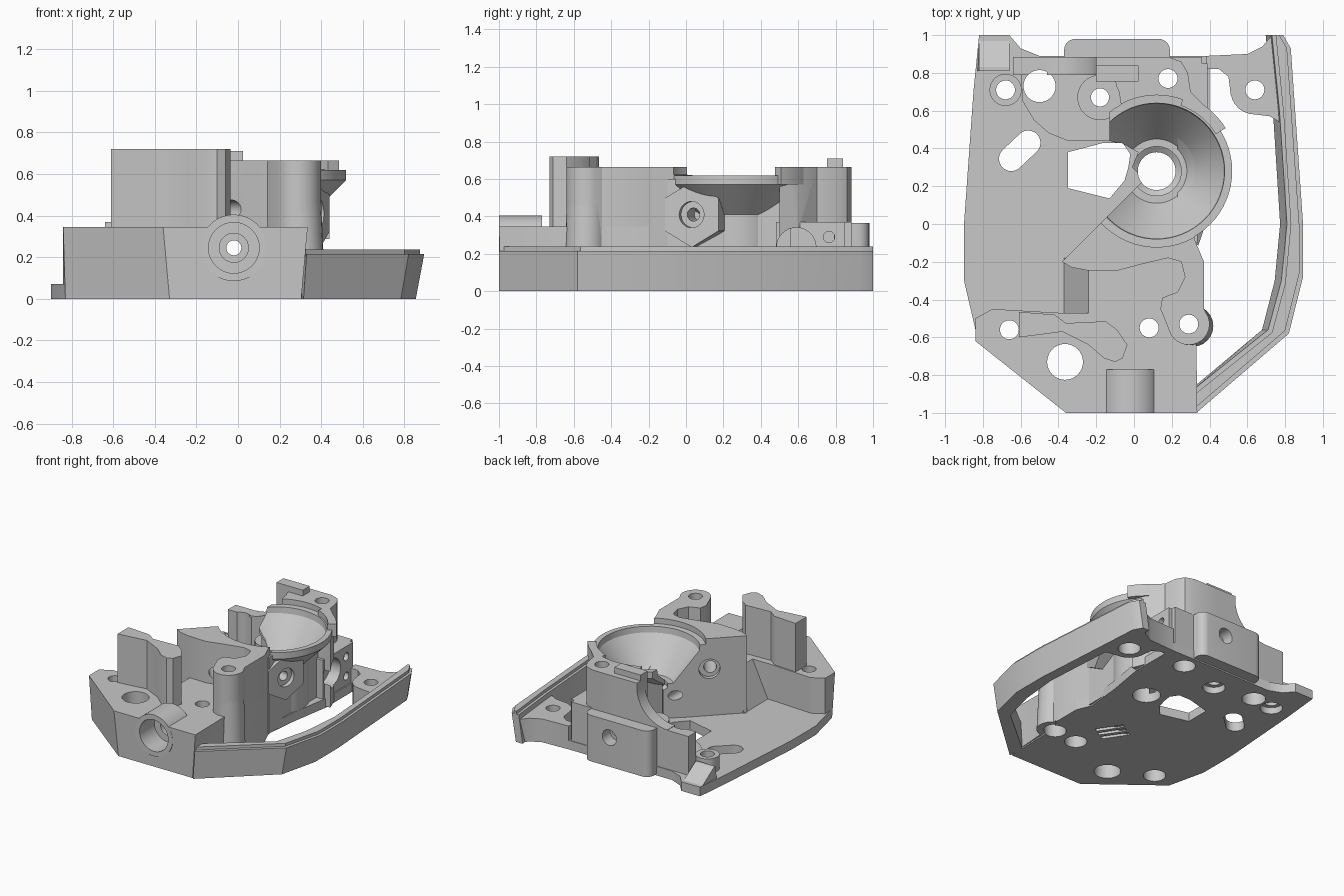
import bpy, bmesh, math
from mathutils import Vector

cube = bpy.data.objects.get("Cube")
if cube:
    bpy.data.objects.remove(cube, do_unlink=True)

grey = bpy.data.materials.new("plain grey")
grey.use_nodes = True
grey.diffuse_color = (0.58, 0.58, 0.58, 1)
grey.node_tree.nodes["Principled BSDF"].inputs["Base Color"].default_value = grey.diffuse_color


def finish(name, bm):
    bmesh.ops.recalc_face_normals(bm, faces=bm.faces)
    mesh = bpy.data.meshes.new(name)
    bm.to_mesh(mesh)
    bm.free()
    mesh.materials.append(grey)
    ob = bpy.data.objects.new(name, mesh)
    bpy.context.collection.objects.link(ob)
    return ob


def prism(name, pts, z0, z1, bottom=None):
    """Upright solid from a plan outline, with an optional other bottom outline."""
    bm = bmesh.new()
    low = [bm.verts.new((x, y, z0)) for x, y in bottom or pts]
    top = [bm.verts.new((x, y, z1)) for x, y in pts]
    bm.faces.new(low)
    bm.faces.new(top)
    for i in range(len(pts)):
        j = (i + 1) % len(pts)
        bm.faces.new((low[i], low[j], top[j], top[i]))
    return finish(name, bm)


def box(name, x0, x1, y0, y1, z0, z1):
    return prism(name, [(x0, y0), (x1, y0), (x1, y1), (x0, y1)], z0, z1)


def rod(name, start, end, r, sides=32):
    a, b = Vector(start), Vector(end)
    bm = bmesh.new()
    bmesh.ops.create_cone(bm, cap_ends=True, segments=sides, radius1=r, radius2=r, depth=(b - a).length)
    bm.transform((b - a).to_track_quat('Z', 'Y').to_matrix().to_4x4())
    bmesh.ops.translate(bm, vec=(a + b) / 2, verts=bm.verts)
    return finish(name, bm)


def lathe(name, profile, cx, cy, sides=64):
    """Solid of revolution, closed with flat caps."""
    bm = bmesh.new()
    rings = [[bm.verts.new((cx + r * math.cos(i * math.tau / sides),
                            cy + r * math.sin(i * math.tau / sides), z))
              for i in range(sides)] for r, z in profile]
    for a, b in zip(rings, rings[1:]):
        for i in range(sides):
            j = (i + 1) % sides
            bm.faces.new((a[i], a[j], b[j], b[i]))
    bm.faces.new(rings[0])
    bm.faces.new(rings[-1])
    return finish(name, bm)


def upright(name, x, y, r, z0, z1):
    return rod(name, (x, y, z0), (x, y, z1), r)


def arc(cx, cy, r, a0, a1, n=12):
    return [(cx + r * math.cos(math.radians(a0 + (a1 - a0) * i / n)),
             cy + r * math.sin(math.radians(a0 + (a1 - a0) * i / n))) for i in range(n + 1)]


BX, BY = 0.12, 0.28   # bowl axis

# Floor plate
plate = prism("floor_plate", [
    (-.33, -.99), (.305, -.99), (.32, -.5), (.37, -.42), (.37, -.2), (.32, -.08), (.35, .2), (.4, .5),
    (.4, .89), (-.5, .89), (-.6, .93), (-.66, 1), (-.82, 1), (-.85, .7), (-.9, 0), (-.9, -.3), (-.83, -.6)],
    0, .07)
corner = prism("rear_corner_shelf", [
    (.38, .82), (.45, .82), (.5, .78), (.51, .7)] + arc(.64, .71, .13, 190, 270, 6)
    + [(.72, .57), (.77, .54), (.79, .7), (.75, 1), (.73, 1), (.68, .94), (.6, .9), (.38, .89)], 0, .18)
step = prism("raised_floor", [
    (-.6, .8), (-.59, .65), (-.53, .55), (-.45, .48), (-.35, .44), (-.1, .44), (0, .5), (0, .8)], .05, .11)

# Perimeter rail, leaning outwards, with a locating lip
outer = [(.33, -1), (.82, -.58), (.895, -.28), (.895, 0), (.83, .93), (.79, 1)]
inner = [(.73, 1), (.77, .6), (.81, 0), (.78, -.3), (.71, -.56), (.31, -.88)]
loop = outer + inner
rail = prism("side_rail", loop, 0, .215, [(x * .955, y) for x, y in loop])
lip = prism("rail_lip", [(x - .02, y + .015 * (y < 0)) for x, y in outer]
            + [(x + .02, y - .015 * (y < 0)) for x, y in inner], .2, .238)

# Front block, its sloped flank and the tall left tower
block_back = [(.33, -.6), (.37, -.42), (.37, -.2), (.3, -.1), (-.1, -.1), (-.22, -.22),
              (-.22, -.47), (-.4, -.47), (-.75, -.45), (-.84, -.5)]
front = prism("front_block", [(-.36, -1), (.335, -1)] + block_back + [(-.84, -.62)], .01, .345,
              [(-.33, -.99), (.305, -.99)] + block_back + [(-.83, -.6)])
flank = prism("sloped_flank", [(-.24, -.48), (-.2, -.48), (-.2, -.18), (-.24, -.18)], .05, .345,
              [(-.38, -.48), (-.2, -.48), (-.2, -.18), (-.38, -.18)])
tower = prism("left_tower", [(-.61, -.465), (-.42, -.48), (-.36, -.525), (-.15, -.515), (-.09, -.56), (-.035, -.64),
              (-.06, -.71), (-.1, -.73), (-.16, -.71), (-.24, -.64), (-.38, -.57), (-.45, -.58), (-.61, -.6)],
              .3, .72)

# Front spigot
spigot = rod("front_spigot", (-.02, -1, .245), (-.02, -.77, .245), .16, 48)

# Wall around the front of the bowl, ending in the right post
wall = prism("diagonal_wall", [
    (-.38, -.2), (.04, .22), (.12, .1), (.33, .1), (.32, -.08), (.37, -.2), (.37, -.45)]
    + arc(.29, -.53, .11, 20, -150, 14)
    + [(.14, -.45), (.15, -.39), (.23, -.36), (.27, -.28), (.25, -.2), (.18, -.18), (.05, -.21),
       (-.1, -.25), (-.25, -.245), (-.33, -.23)], .01, .665)
flare = prism("post_flare", arc(.29, -.53, .108, 60, -120), .01, .5, arc(.31, -.54, .11, 60, -120))

# Bowl on its pedestal, with a flat buttress under the right side
bowl = lathe("bowl", [(.24, .01), (.24, .41), (.39, .56), (.4, .57), (.4, .62)], BX, BY)
bowl_cut = lathe("bowl_cutter", [(.1, -.1), (.1, .29), (.13, .31), (.13, .34), (.17, .34), (.355, .575),
                                 (.36, .621), (.402, .623), (.402, .9)], BX, BY)
rim = prism("rim_tab", arc(BX, BY, .37, 32, 70) + arc(BX, BY, .43, 70, 32), .57, .665)
buttress = box("bowl_buttress", .23, .335, -.1, .56, .01, .6)
cone_cut = lathe("cone_cutter", [(.02, .2), (.395, .575), (.395, .9)], BX, BY)

# Hexagonal port on the right side
port = rod("hex_port", (.1, .13, .41), (.39, .03, .41), .175, 6)

# Rear tower with a swept shoulder, its clip and the rear blocks
rear = prism("rear_tower", [(-.2, .8), (-.1, .76), (-.06, .6), (-.12, .46), (.02, .38), (.3, .5), (.44, .5), (.4, .6),
             (.3, .7), (.285, .8), (.25, .86), (.18, .885), (-.02, .885), (-.2, .885)], .01, .665)
shoulder = box("swept_shoulder", -.46, -.19, .79, .885, .36, .63)
sweep = rod("sweep_cutter", (-.46, .7, .635), (-.46, 1, .635), .262, 48)
clip = box("clip", -.2, .025, .755, .84, .36, .71)
back = box("rear_wall", -.64, .36, .79, .885, .01, .37)
bump = prism("rear_bump", [(-.37, .85)] + arc(-.31, .92, .06, 180, 90, 6)
             + arc(.13, .92, .06, 90, 0, 6) + [(.19, .85)], .01, .365)
side = box("side_block", .27, .39, .48, .85, .01, .37)
boss = upright("rear_boss", -.18, .67, .12, .05, .3)
left_post = upright("rear_left_post", -.68, .71, .085, .05, .18)
ear = prism("rear_left_ear", [(-.82, .81), (-.66, .81), (-.66, .83), (-.82, .83)], .05, .16,
            [(-.83, .81), (-.66, .81), (-.66, 1), (-.82, 1)])

# Cutters: screw holes with recesses underneath, slots and openings
spots = [(-.66, -.56, .05), (-.365, -.73, .095), (.08, -.55, .05), (.29, -.53, .05), (-.68, .71, .05),
         (-.5, .73, .085), (-.18, .67, .048), (.18, .77, .05), (.64, .71, .05)]
holes = [upright("hole_cutter", x, y, r, -.2, 1) for x, y, r in spots]
recess = [upright("recess_cutter", x, y, max(r, .08), -.2, .1) for x, y, r in spots]
slot = prism("slot_cutter", arc(-.65, .345, .065, 135, 315) + arc(-.56, .43, .065, -45, 135), -.2, .3)
vents = [prism("vent_cutter", arc(.02 + d, -.35 + d * .6, .016, 213, 393, 6)
               + arc(-.08 + d, -.2 + d * .6, .016, 33, 213, 6), -.1, .13) for d in (-.05, 0, .05)]
window = prism("window_cutter", [(-.35, .19), (-.13, .135), (-.05, .23), (-.03, .3), (-.02, .37), (-.06, .43),
               (-.16, .43), (-.35, .38)], -.2, .5)
sector = prism("sector_cutter", [(.06, .23), (-.18, -.005), (-.5, .05), (-.5, .62), (-.13, .6), (-.13, .44),
               (.03, .4), (-.01, .3)], .072, .9)

# Cutters: the long bore from front to rear and the cross holes
bore = [rod("bore_cutter", (-.02, -1.1, .245), (-.02, end, .245), r)
        for end, r in [(-.82, .122), (-.74, .07), (1.1, .036)]]
through = bore[-1]
rear_bore = rod("rear_bore_cutter", (-.03, 1.1, .235), (-.03, .84, .235), .06)
side_bores = [rod("side_bore_cutter", (.3, .765, z), (.5, .765, z), .03) for z in (.14, .29)]
arch = rod("arch_cutter", (.3, .59, .235), (.6, .59, .235), .105)
port_bores = [rod("port_cutter", (x, y, .41), (.58, -.036, .41), r)
              for x, y, r in [(.36, .04, .07), (.25, .078, .035)]]
wall_bores = [rod("wall_bore_cutter", (-.3, .12, .43), end, r)
              for end, r in [((.02, -.3, .43), .045), ((-.17, -.04, .43), .075)]]
scoop = upright("scoop_cutter", -.18, .67, .105, .3, 1)

cuts = {
    plate: holes + recess + vents + [slot, window, bowl_cut],
    corner: [holes[8], recess[8]], step: holes[5:8] + [window],
    front: holes[:4] + recess[:4] + vents + bore, spigot: bore,
    wall: [holes[3], recess[3], bowl_cut, through] + wall_bores + port_bores,
    flare: [holes[3], recess[3]], bowl: [bowl_cut, sector, window, through],
    buttress: [cone_cut] + port_bores, shoulder: [sweep],
    rear: [bowl_cut, scoop, holes[6], holes[7], recess[7], through, arch],
    port: [bowl_cut] + port_bores, back: [rear_bore, through, holes[5], holes[7], recess[7]],
    bump: [rear_bore, through], side: side_bores + [arch],
    boss: [holes[6], recess[6]], left_post: [holes[4]],
}
for part, cutters in cuts.items():
    for c in cutters:
        mod = part.modifiers.new("cut", 'BOOLEAN')
        mod.operation, mod.solver, mod.object = 'DIFFERENCE', 'EXACT', c
bpy.context.view_layer.update()
graph = bpy.context.evaluated_depsgraph_get()
baked = {p: bpy.data.meshes.new_from_object(p.evaluated_get(graph)) for p in cuts}
for part, mesh in baked.items():
    part.modifiers.clear()
    part.data = mesh
for ob in list(bpy.context.scene.objects):
    if "_cutter" in ob.name:
        bpy.data.objects.remove(ob, do_unlink=True)

# Smooth curves, sharp edges
bpy.ops.object.select_all(action='DESELECT')
for ob in bpy.context.scene.objects:
    if ob.type == 'MESH':
        ob.select_set(True)
        bpy.context.view_layer.objects.active = ob
bpy.ops.object.shade_smooth_by_angle(angle=math.radians(28))
